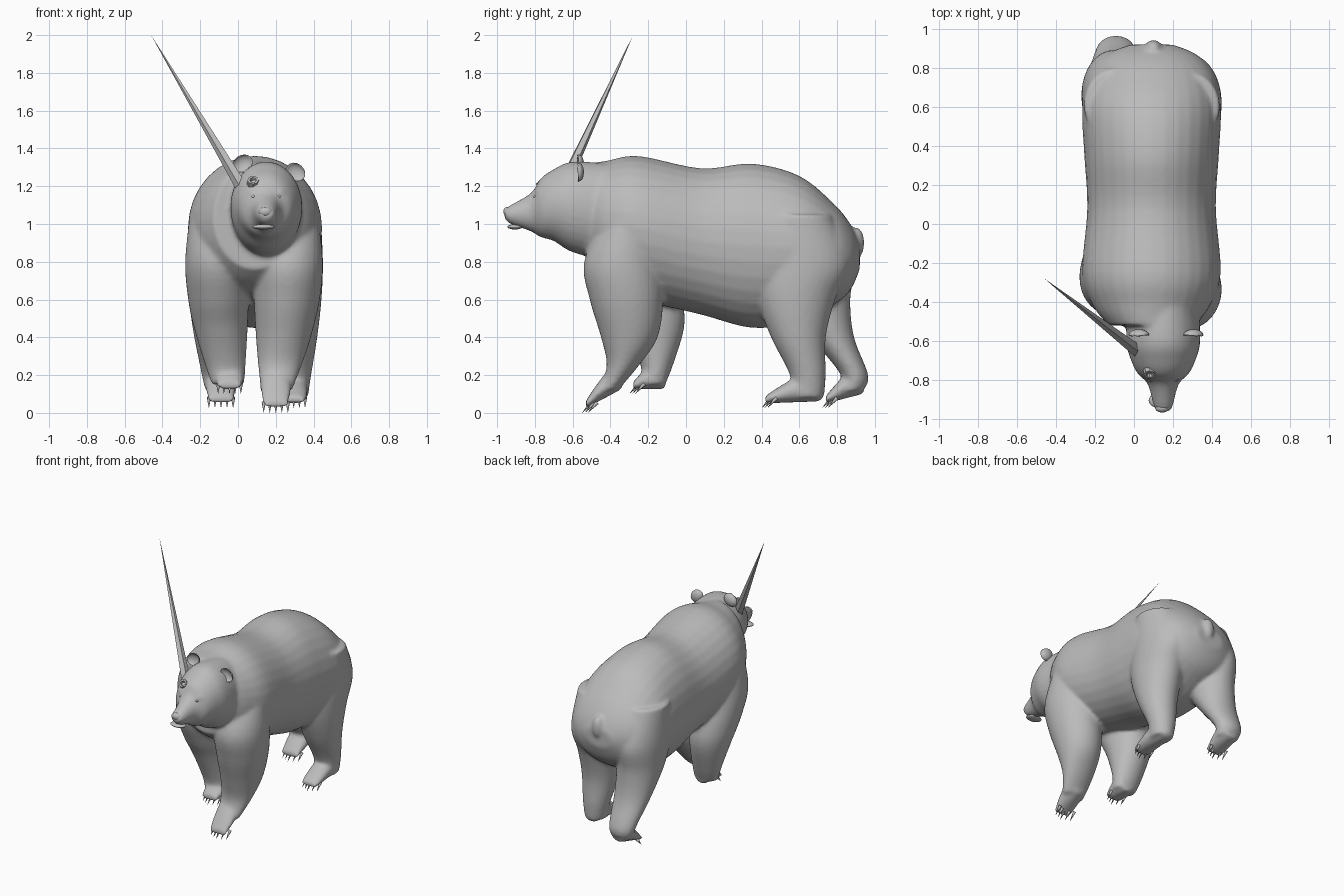
import bpy, bmesh, math
from mathutils import Vector, Matrix

cube = bpy.data.objects.get("Cube")
if cube:
    bpy.data.objects.remove(cube, do_unlink=True)

fur = bpy.data.materials.new("plain grey")
grey = (0.5, 0.5, 0.5, 1)
fur.use_nodes = True
fur.diffuse_color = grey
fur.node_tree.nodes["Principled BSDF"].inputs["Base Color"].default_value = grey


def finish(name, bm, smooth=True):
    """Turn a bmesh into a named, coloured object."""
    bmesh.ops.recalc_face_normals(bm, faces=bm.faces)
    mesh = bpy.data.meshes.new(name)
    bm.to_mesh(mesh)
    bm.free()
    mesh.materials.append(fur)
    for face in mesh.polygons:
        face.use_smooth = smooth
    obj = bpy.data.objects.new(name, mesh)
    bpy.context.collection.objects.link(obj)
    return obj


def spline(rows, steps=5):
    """Smoothly interpolate between section rows."""
    points = [Vector(row) for row in rows]
    out = []
    for i, (p, q) in enumerate(zip(points, points[1:])):
        leave = (q - points[max(i - 1, 0)]) / 2
        arrive = (points[min(i + 2, len(points) - 1)] - p) / 2
        for s in range(steps):
            t = s / steps
            ease = t * t * (3 - 2 * t)
            out.append(p.lerp(q, ease) + leave * t * (1 - t) ** 2 - arrive * t * t * (1 - t))
    return out + [points[-1]]


def bridge(bm, rings):
    """Skin a row of vertex rings."""
    for r, s in zip(rings, rings[1:]):
        for k in range(len(r)):
            bm.faces.new((r[k - 1], r[k], s[k], s[k - 1]))
    bm.faces.new(rings[-1])


def loft(bm, axis, rows, sides=32):
    """Oval sections: position on axis, middle x, half width, then low and high bounds."""
    rings = []
    for pos, mid, half, low, high in spline(rows):
        ring = []
        for k in range(sides):
            a = math.tau * k / sides
            x = mid + half * math.cos(a)
            v = (low + high) / 2 + (high - low) / 2 * math.sin(a)
            ring.append(bm.verts.new((x, pos, v) if axis == "Y" else (x, v, pos)))
        rings.append(ring)
    bridge(bm, rings)
    bm.faces.new(rings[0])


def blob(bm, centre, size, turn=0):
    """Ellipsoid, turned about the front-back axis."""
    m = Matrix.Translation(centre) @ Matrix.Rotation(turn, 4, "Y") @ Matrix.Diagonal((*size, 1))
    bmesh.ops.create_uvsphere(bm, u_segments=20, v_segments=12, radius=1, matrix=m)


def spike(name, base, tip, radius, sides):
    """Tapered point from base to tip."""
    base, tip = Vector(base), Vector(tip)
    way = tip - base
    m = Matrix.Translation((base + tip) / 2) @ way.to_track_quat("Z", "Y").to_matrix().to_4x4()
    bm = bmesh.new()
    bmesh.ops.create_cone(bm, cap_ends=True, segments=sides, radius1=radius, radius2=0,
                          depth=way.length, matrix=m)
    return finish(name, bm, sides > 6)


def leg(bm, name, inner, outer, shaft, toe, heel, sole, lift):
    """Shaft sections are height, front, back; its sides swell from paw to shoulder."""
    rows = []
    for z, front, back in shaft:
        swell = math.sin(max(z - .1, 0) / .7 * math.pi / 2)
        a = inner[0] + (inner[1] - inner[0]) * swell
        b = outer[0] + (outer[1] - outer[0]) * swell
        rows.append((z, (a + b) / 2, abs(b - a) / 2, front, back))
    loft(bm, "Z", rows)

    # Paw, thickening from toe to heel
    mid, half = (inner[0] + outer[0]) / 2, abs(outer[0] - inner[0]) / 2
    rows = []
    for i in range(5):
        t = i / 4
        bottom = sole + lift * t
        thick = .04 + .12 * math.sin(t * math.pi / 2)
        width = half * (.85 + .15 * math.sin(t * math.pi))
        rows.append((toe + (heel - toe) * t, mid, width, bottom, bottom + thick))
    loft(bm, "Y", rows)

    # Claws fanned along the toes
    for i in range(-2, 3):
        x = mid + half * .4 * i
        y = toe + .015 * abs(i)
        spike(f"{name}_claw_{i + 3}", (x, y + .03, sole + .03),
              (x, y - .02, max(sole - .025, 0)), .011, 8)


body = bmesh.new()

# Torso from neck to rump
torso = [(-.52, .22, .76, 1.32), (-.42, .30, .68, 1.335), (-.25, .355, .60, 1.36),
         (.08, .33, .52, 1.295), (.35, .345, .45, 1.32), (.6, .355, .48, 1.255),
         (.78, .31, .57, 1.11), (.87, .23, .65, 1.0), (.92, .11, .76, .90)]
loft(body, "Y", [(y, .09, *rest) for y, *rest in torso])

# Head and muzzle
head = [(-.96, .035, 1.03, 1.08), (-.93, .05, 1.0, 1.1), (-.82, .08, .96, 1.165),
        (-.77, .13, .93, 1.24), (-.70, .165, .91, 1.29), (-.60, .19, .85, 1.33),
        (-.40, .18, .8, 1.32)]
loft(body, "Y", [(y, .15, *rest) for y, *rest in head])

# Legs in mid stride
leg(body, "front_left", (.12, .08), (.28, .45),
    [(1.05, -.43, -.16), (.8, -.54, -.13), (.6, -.51, -.12), (.4, -.45, -.15),
     (.25, -.42, -.25), (.12, -.46, -.36)], -.53, -.34, .025, .1)
leg(body, "front_right", (.03, .06), (-.12, -.28),
    [(1.05, -.43, -.14), (.8, -.47, -.08), (.6, -.40, -.02), (.45, -.32, -.01),
     (.25, -.24, -.07), (.15, -.24, -.11)], -.28, -.11, .125, 0)
leg(body, "back_left", (.22, .12), (.37, .45),
    [(1.05, .43, .77), (.8, .37, .87), (.6, .38, .79), (.4, .45, .74),
     (.2, .55, .74), (.08, .55, .73)], .42, .71, .05, .01)
leg(body, "back_right", (-.01, .06), (-.17, -.27),
    [(1.05, .43, .79), (.8, .42, .89), (.6, .50, .87), (.4, .66, .89),
     (.2, .82, .965), (.12, .80, .94)], .74, .94, .05, .05)

# Tail and brows, blended into the body
blob(body, (.10, .90, .90), (.045, .045, .085))
for x in (.08, .22):
    blob(body, (x, -.775, 1.165), (.03, .025, .02))

bear = finish("bear_body", body)
fuse = bear.modifiers.new("fuse", "REMESH")
fuse.mode = "VOXEL"
fuse.voxel_size = .012
fuse.use_smooth_shade = True
soften = bear.modifiers.new("soften", "SMOOTH")
soften.iterations = 8

# Ears: a cupped shell on each side of the tilted head
for name, x, z, turn in (("right_ear", .025, 1.32, -.5), ("left_ear", .305, 1.275, .7)):
    ear = bmesh.new()
    blob(ear, (x, -.57, z), (.055, .03, .045), turn)
    for v in ear.verts:
        if v.co.y < -.57:
            v.co.y = -1.15 - v.co.y
    finish(name, ear)

# Eyes, nose and lip
for name, centre, size in (("right_eye", (.085, -.795, 1.145), (.014, .014, .009)),
                           ("left_eye", (.215, -.795, 1.145), (.014, .014, .009)),
                           ("nose", (.145, -.945, 1.065), (.036, .022, .026)),
                           ("lower_lip", (.135, -.905, .985), (.06, .04, .014))):
    part = bmesh.new()
    blob(part, centre, size)
    finish(name, part)

# Raised ring on the forehead
ring = bmesh.new()
tilt = Matrix.Translation((.08, -.765, 1.225)) @ Matrix.Rotation(.8, 4, "X")
bridge(ring, [[ring.verts.new(tilt @ Vector((r * math.cos(a), r * math.sin(a), h)))
               for a in (math.tau * k / 8 for k in range(8))]
              for r, h in ((.033, -.02), (.03, .012), (.018, .012), (.012, -.004))])
finish("forehead_ring", ring, False)

# Long spike leaning out of the head
spike("long_spike", (.03, -.66, 1.18), (-.46, -.28, 2), .034, 5)
